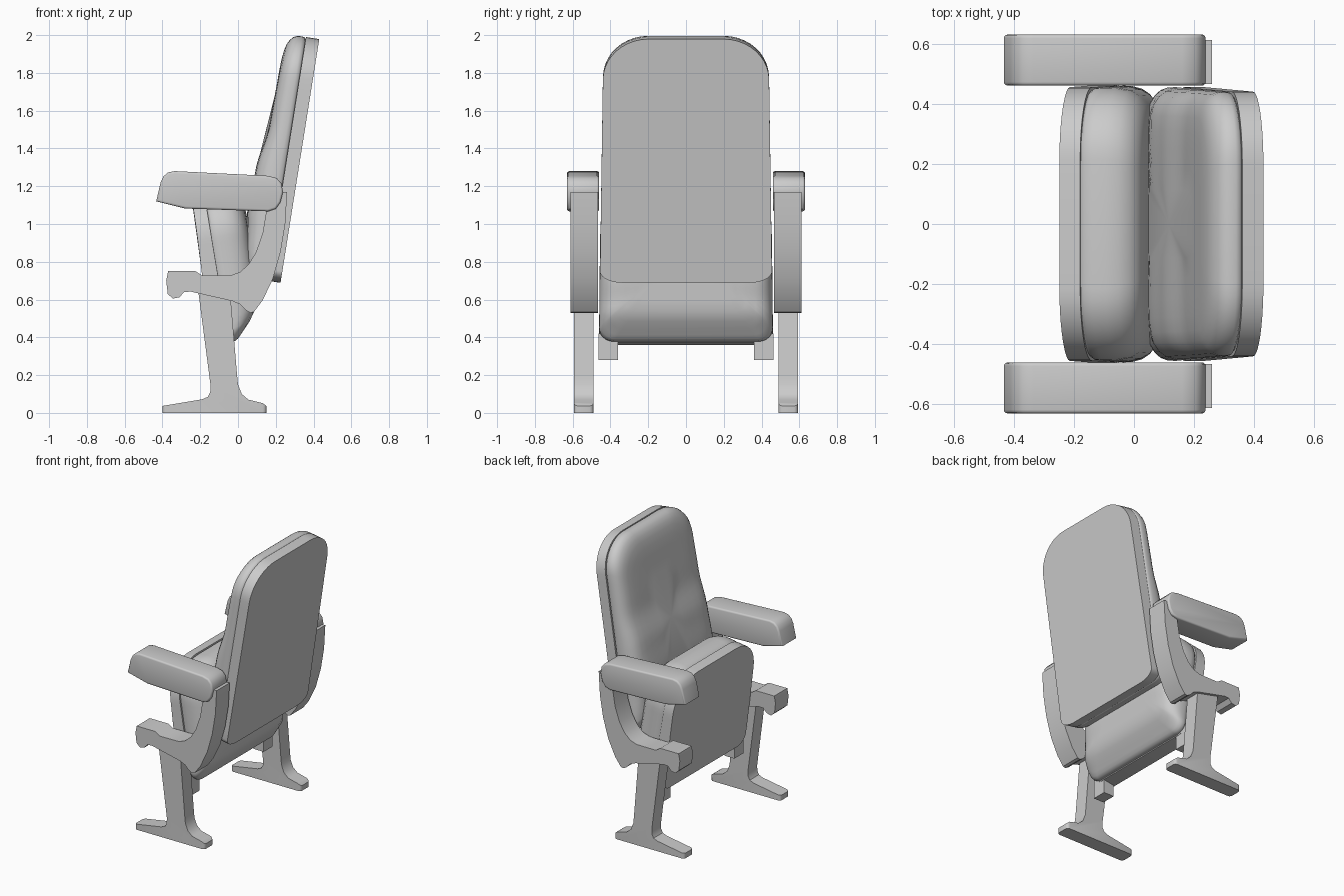
import bpy
import bmesh
import math

cube = bpy.data.objects.get("Cube")
if cube:
    bpy.data.objects.remove(cube, do_unlink=True)

grey = bpy.data.materials.new("light_grey")
grey.use_nodes = True
COLOUR = (0.6, 0.6, 0.6, 1)
grey.diffuse_color = COLOUR
grey.node_tree.nodes["Principled BSDF"].inputs["Base Color"].default_value = COLOUR


def finish(name, bm, angle=35):
    bmesh.ops.recalc_face_normals(bm, faces=bm.faces[:])
    mesh = bpy.data.meshes.new(name)
    bm.to_mesh(mesh)
    bm.free()
    obj = bpy.data.objects.new(name, mesh)
    bpy.context.collection.objects.link(obj)
    mesh.materials.append(grey)
    bpy.ops.object.select_all(action="DESELECT")
    obj.select_set(True)
    bpy.context.view_layer.objects.active = obj
    bpy.ops.object.shade_smooth_by_angle(angle=math.radians(angle))
    return obj


def extrude(name, profile, y0, y1, bevel_rule=None, width=0.01):
    """Side profile (x, z) extruded across y, with chosen edges rounded."""
    bm = bmesh.new()
    face = bm.faces.new([bm.verts.new((x, y0, z)) for x, z in profile])
    out = bmesh.ops.extrude_face_region(bm, geom=[face])
    new = [v for v in out["geom"] if isinstance(v, bmesh.types.BMVert)]
    bmesh.ops.translate(bm, verts=new, vec=(0, y1 - y0, 0))
    if bevel_rule:
        edges = [e for e in bm.edges if bevel_rule(*[v.co for v in e.verts])]
        bmesh.ops.bevel(bm, geom=edges, offset=width, segments=3,
                        profile=0.5, affect="EDGES", clamp_overlap=True)
    return finish(name, bm)


def ramp(stops):
    """Smooth interpolation through (position, value) stops."""
    def f(v):
        if v <= stops[0][0]:
            return stops[0][1]
        for (a, p), (b, q) in zip(stops, stops[1:]):
            if v <= b:
                t = (v - a) / (b - a)
                return p + (q - p) * t * t * (3 - 2 * t)
        return stops[-1][1]
    return f


def outline(half_low, half_top, height, low, top, steps=10):
    """Rounded panel outline (u, v); low and top are corner radii pairs."""
    right = []
    for i in range(steps + 1):
        a = math.pi / 2 * i / steps
        right.append((half_low - low[0] * (1 - math.sin(a)),
                      low[1] * (1 - math.cos(a))))
    for i in range(1, 16):
        t = i / 16
        right.append((half_low + (half_top - half_low) * t,
                      low[1] + (height - low[1] - top[1]) * t))
    for i in range(steps + 1):
        a = math.pi / 2 * i / steps
        right.append((half_top - top[0] * (1 - math.cos(a)),
                      height - top[1] * (1 - math.sin(a))))
    return right + [(-u, v) for u, v in reversed(right)]


def loft(name, origin, slope, shape, rings, depth, domed):
    """Stack of (inset, depth fraction) rings on a tilted plane."""
    n = math.hypot(1, slope)
    half = max(u for u, v in shape)
    mid = max(v for u, v in shape) / 2
    bm = bmesh.new()

    def place(u, v, w):
        return bm.verts.new((origin[0] + (v * slope + w) / n, u,
                             origin[1] + (v - w * slope) / n))

    loops = []
    for inset, frac in rings:
        loop = []
        for u, v in shape:
            u2 = u * (1 - inset / half)
            v2 = mid + (v - mid) * (1 - inset / mid)
            loop.append(place(u2, v2, depth(v2) * frac))
        loops.append(loop)
    count = len(shape)
    for a, b in zip(loops, loops[1:]):
        for i in range(count):
            j = (i + 1) % count
            bm.faces.new((a[i], a[j], b[j], b[i]))
    bm.faces.new(loops[0])
    if domed:
        tip = place(0, mid, depth(mid))
        for i in range(count):
            bm.faces.new((loops[-1][i], loops[-1][(i + 1) % count], tip))
    else:
        bm.faces.new(loops[-1])
    return finish(name, bm, 50 if domed else 35)


SLAB = [(0, 0), (0, 1)]
PAD = [(0.012, 0), (0.003, 0.06), (0, 0.2), (0.001, 0.42), (0.01, 0.62),
       (0.028, 0.78), (0.055, 0.9), (0.09, 0.96), (0.14, 0.99),
       (0.2, 1), (0.27, 1), (0.34, 1)]

# Backrest: flat rear panel and padded front
back_origin, back_slope = (0.155, 0.70), 0.159
back_shape = outline(0.455, 0.44, 1.306, (0.12, 0.06), (0.24, 0.22))
loft("backrest_panel", back_origin, back_slope, back_shape, SLAB,
     lambda v: 0.071, False)
back_pad = ramp([(0, 0.12), (0.2, 0.146), (0.37, 0.163), (0.57, 0.153),
                 (0.82, 0.118), (1.13, 0.112), (1.3, 0.105)])
loft("backrest_cushion", back_origin, back_slope, back_shape, PAD,
     lambda v: -back_pad(v), True)

# Folded seat: tapered board in front, padding behind it
seat_origin, seat_slope = (-0.048, 0.375), -0.166
seat_shape = outline(0.46, 0.455, 0.80, (0.08, 0.07), (0.24, 0.24))
seat_board = ramp([(0, -0.092), (0.8, -0.07)])
loft("seat_board", seat_origin, seat_slope, seat_shape, SLAB, seat_board, False)
seat_pad = ramp([(0, 0.08), (0.16, 0.165), (0.34, 0.2), (0.8, 0.205)])
loft("seat_cushion", seat_origin, seat_slope, seat_shape, PAD, seat_pad, True)

leg = [(-0.4, 0), (-0.4, 0.037), (-0.19, 0.072), (-0.16, 0.085),
       (-0.147, 0.11), (-0.146, 0.15), (-0.215, 0.68), (-0.045, 0.68),
       (-0.005, 0.2), (0.0, 0.15), (0.02, 0.1), (0.055, 0.07),
       (0.13, 0.052), (0.15, 0.037), (0.15, 0)]
bracket = [(0.26, 1.17), (0.25, 1.0), (0.225, 0.85), (0.185, 0.71),
           (0.13, 0.595), (0.085, 0.535), (0.065, 0.53), (0.04, 0.545),
           (0.01, 0.575), (-0.03, 0.592), (-0.25, 0.642), (-0.285, 0.64),
           (-0.31, 0.612), (-0.345, 0.605), (-0.372, 0.63), (-0.38, 0.7),
           (-0.37, 0.75), (-0.225, 0.75), (-0.19, 0.727), (-0.04, 0.728),
           (0.01, 0.745), (0.055, 0.785), (0.095, 0.85), (0.13, 0.95),
           (0.15, 1.07), (0.16, 1.17)]
armrest = [(-0.433, 1.12), (-0.41, 1.22), (-0.395, 1.252), (-0.37, 1.273),
           (-0.335, 1.28), (0.16, 1.255), (0.205, 1.243), (0.23, 1.215),
           (0.238, 1.17), (0.225, 1.115), (0.2, 1.08), (0.16, 1.067),
           (-0.28, 1.082)]
hinge = [(-0.13, 0.28), (-0.05, 0.28), (-0.05, 0.42), (-0.13, 0.42)]

# Supports and arms, one set on each side
for side, s in (("left", 1), ("right", -1)):
    extrude(side + "_leg", leg, s * 0.49, s * 0.593,
            lambda a, b: abs(a.x - b.x) < 0.001 and abs(a.y - b.y) < 0.001
            and (a.x < -0.39 or a.x > 0.14), 0.03)
    extrude(side + "_arm_bracket", bracket, s * 0.465, s * 0.612)
    extrude(side + "_armrest", armrest, s * 0.46, s * 0.63,
            lambda a, b: abs(a.y - b.y) < 0.001, 0.012)
    extrude(side + "_seat_hinge", hinge, s * 0.36, s * 0.462)
